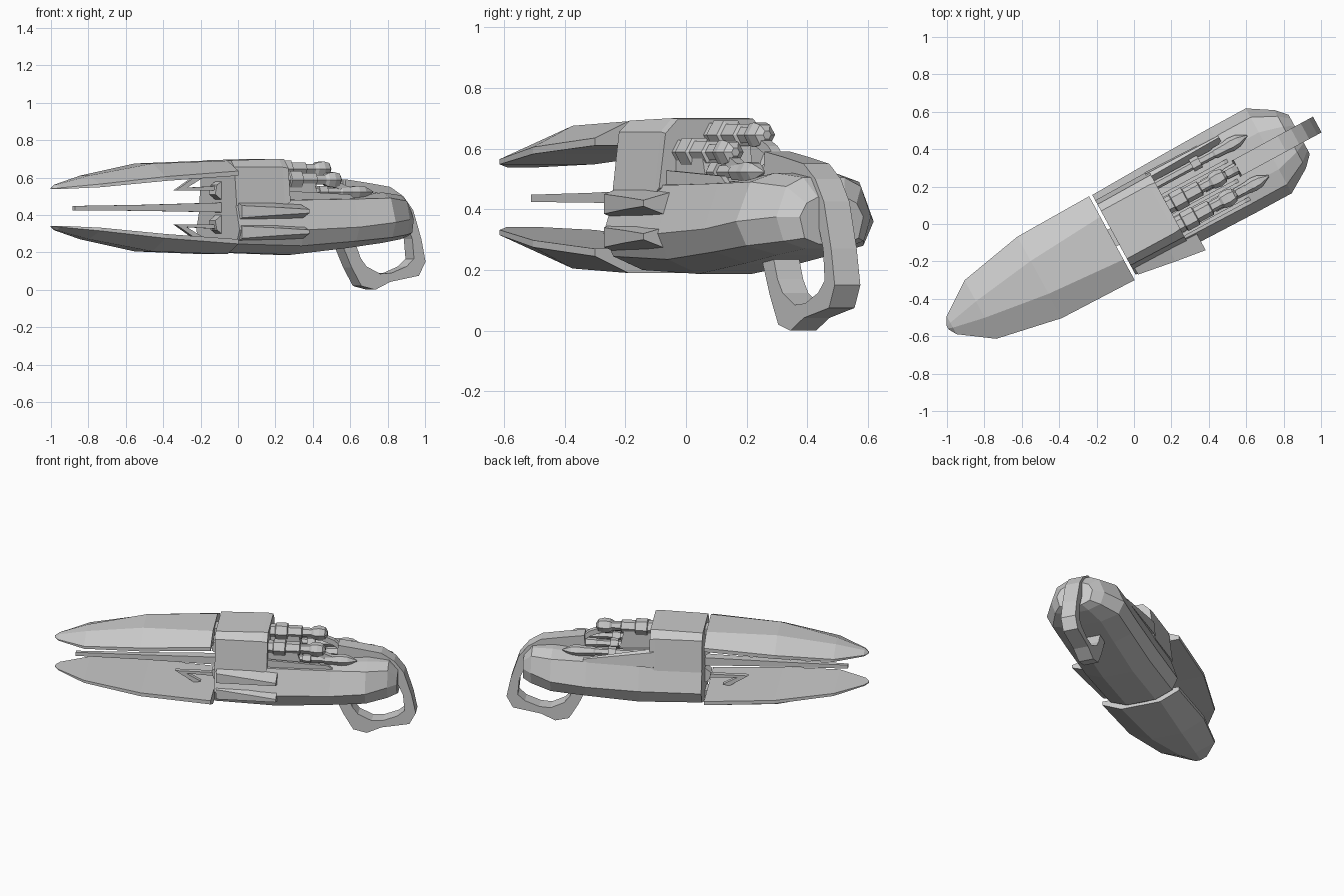
import bpy, bmesh, math
from mathutils import Matrix, Vector

# Everything is built along a local long axis u, then turned 28.5 degrees
TURN = Matrix.Rotation(math.radians(28.5), 4, 'Z')
MID = 0.44


def loft(name, sections):
    """Skin a list of equal-length point rings, closing both ends."""
    bm = bmesh.new()
    rings = [[bm.verts.new(TURN @ Vector(p)) for p in s] for s in sections]
    n = len(rings[0])
    for a, b in zip(rings, rings[1:]):
        for i in range(n):
            j = (i + 1) % n
            bm.faces.new((a[i], a[j], b[j], b[i]))
    bm.faces.new(rings[0])
    bm.faces.new(rings[-1])
    bmesh.ops.recalc_face_normals(bm, faces=bm.faces)
    me = bpy.data.meshes.new(name)
    bm.to_mesh(me)
    bm.free()
    ob = bpy.data.objects.new(name, me)
    bpy.context.collection.objects.link(ob)
    return ob


def sym(u, half, v0=0.0):
    """Mirror a half profile of (v, z) into a full ring at station u."""
    return ([(u, v0 + v, z) for v, z in half] +
            [(u, v0 - v, z) for v, z in reversed(half)])


def box(u, v, z, hv, hz):
    return [(u, v - hv, z - hz), (u, v + hv, z - hz), (u, v + hv, z + hz), (u, v - hv, z + hz)]


def turned(name, v, z, profile, sides=6):
    """Faceted round part along u from (u, radius) pairs."""
    return loft(name, [[(u, v + r * math.cos(2 * math.pi * k / sides),
                         z + r * math.sin(2 * math.pi * k / sides)) for k in range(sides)]
                       for u, r in profile])


def plate(name, outline, v0, v1):
    """Flat (u, z) outline extruded across v."""
    return loft(name, [[(u, v0, z) for u, z in outline], [(u, v1, z) for u, z in outline]])


# Front blades: u, half width, inner z, rim z, ridge half width, ridge z
stations = [(-0.14, .255, .61, .635, .13, .69), (-0.58, .248, .582, .605, .10, .675),
            (-0.94, .178, .548, .565, .05, .61), (-1.115, .055, .538, .545, .015, .562),
            (-1.14, .012, .538, .540, .005, .546)]
for name, s in (("upper_blade", 1), ("lower_blade", -1)):
    loft(name, [sym(u, [(w, MID + s * (zi - MID)), (w, MID + s * (zr - MID)),
                        (rw, MID + s * (zt - MID))], -0.01)
                for u, w, zi, zr, rw, zt in stations])
    # Barbed bracket between blade root and centre rod
    plate(name + "_bracket_arm", [(u, MID + s * z) for u, z in
          [(-.39, .09), (-.13, .09), (-.13, .115), (-.33, .105)]], -.02, .01)
    plate(name + "_bracket_brace", [(u, MID + s * z) for u, z in
          [(-.39, .09), (-.34, .095), (-.23, .155), (-.27, .165)]], -.02, .01)
    plate(name + "_bracket_foot", [(u, MID + s * z) for u, z in
          [(-.16, .07), (-.12, .04), (-.12, .14), (-.15, .12)]], -.04, .03)
    # Hinge joining blade to collar
    plate(name + "_hinge", [(u, MID + s * z) for u, z in
          [(-.18, .19), (-.10, .19), (-.10, .23), (-.18, .23)]], -.06, .04)

# Centre rod
loft("centre_rod", [box(-1.01, -.02, .436, .012, .012), box(-.6, -.015, .438, .02, .016),
                    box(-.11, -.01, .44, .032, .026)])

# Front collar, leaning slightly inwards above the hull
loft("collar", [sym(-.122, [(.145, .692), (.185, .655), (.21, .45)]),
                sym(.17, [(.145, .70), (.188, .655), (.212, .45)]),
                sym(.205, [(.14, .698), (.188, .65), (.212, .47)])])

# Lower hull: u, width factor, bottom z, chine z, widest z, shoulder z, deck z
hull = [(-.122, .96, .20, .245, .32, .478, .49), (.27, 1.0, .187, .235, .32, .48, .485),
        (.60, 1.02, .222, .26, .335, .485, .495), (.82, 1.02, .25, .28, .36, .49, .52),
        (.95, .70, .27, .295, .375, .475, .505), (1.005, .47, .285, .305, .375, .42, .44)]
loft("hull", [sym(u, [(.10 * f, zb), (.215 * f, zc), (.253 * f, zw), (.20 * f, zs), (.11 * f, zd)])
              for u, f, zb, zc, zw, zs, zd in hull])

# Side fins on one flank, flaring backwards
for i, z in enumerate((.415, .305)):
    loft(f"side_fin_{i + 1}", [
        [(-.11, -.19, z - .05), (-.11, -.248, z - .03), (-.11, -.248, z + .035), (-.11, -.19, z + .055)],
        [(.10, -.19, z - .05), (.10, -.282, z - .015), (.10, -.282, z + .025), (.10, -.19, z + .055)],
        [(.27, -.19, z - .045), (.27, -.306, z - .005), (.27, -.306, z + .015), (.27, -.19, z + .045)]])

# Deck rail on the other flank
loft("deck_rail", [
    [(.18, .13, .47), (.18, .215, .47), (.18, .205, .57), (.18, .18, .585)],
    [(.62, .15, .48), (.62, .205, .48), (.62, .20, .50), (.62, .19, .505)]])

# Exhaust cylinders with faceted knobs
for i, (v, z) in enumerate(((0, .645), (-.118, .588))):
    turned(f"engine_{i + 1}", v, z,
           [(.15, .046), (.235, .046), (.24, .054), (.31, .054), (.315, .042), (.40, .042),
            (.405, .03), (.46, .03), (.475, .042), (.51, .047), (.545, .038), (.56, .015)])
    plate(f"engine_mount_{i + 1}", [(.18, .47), (.42, .47), (.38, z), (.18, z)], v - .03, v + .03)
    # Angled pipe from knob down to the deck
    loft(f"engine_pipe_{i + 1}", [box(.50, v, z - .015, .018, .018),
                                 box(.60, v, z - .055, .018, .018), box(.68, v, .525, .018, .018)])

# Pointed rods lying on the deck
for i, v in enumerate((.127, 0, -.118)):
    turned(f"deck_dart_{i + 1}", v, .523,
           [(.16, .024), (.55, .024), (.56, .03), (.62, .032), (.66, .038), (.70, .033), (.757, .004)])
    turned(f"deck_dart_band_{i + 1}", v, .523, [(.42, .036), (.47, .036)])

# Side struts between darts
for i, v in enumerate((.06, -.06, -.175)):
    plate(f"deck_strut_{i + 1}", [(.16, .47), (.62, .48), (.58, .51), (.16, .53)], v - .01, v + .01)

# Spine and handle loop: outer and inner (u, z) pairs along the strap
strap = [((.63, .59), (.62, .49)), ((.76, .572), (.77, .50)), ((.90, .55), (.88, .48)),
         ((.98, .50), (.93, .44)), ((1.04, .425), (.98, .40)), ((1.09, .27), (1.035, .27)),
         ((1.115, .15), (1.045, .165)), ((1.075, .075), (1.0, .125)), ((.90, .042), (.91, .09)),
         ((.81, .0), (.84, .085)), ((.725, .02), (.755, .125)), ((.665, .12), (.72, .17)),
         ((.60, .26), (.68, .27))]
loft("handle", [[(a[0], -.048, a[1]), (a[0], .048, a[1]), (b[0], .048, b[1]), (b[0], -.048, b[1])]
                for a, b in strap])
